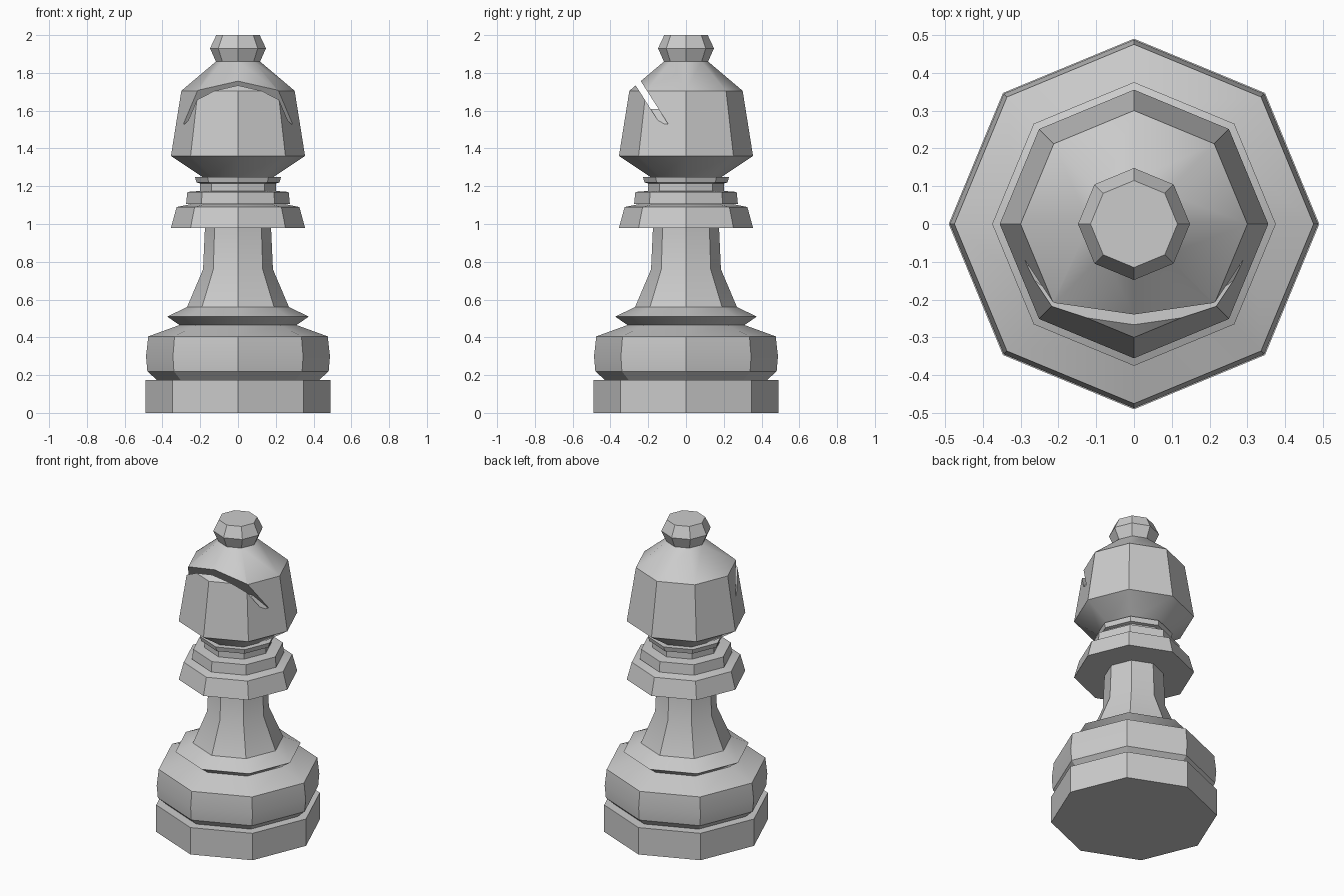
import bpy, bmesh, math

if "Cube" in bpy.data.objects:
    bpy.data.objects.remove(bpy.data.objects["Cube"])

SIDES = 8


def finish(name, bm):
    bmesh.ops.recalc_face_normals(bm, faces=bm.faces)
    mesh = bpy.data.meshes.new(name)
    bm.to_mesh(mesh)
    bm.free()
    obj = bpy.data.objects.new(name, mesh)
    bpy.context.collection.objects.link(obj)
    return obj


def bridge(bm, rings):
    for low, high in zip(rings, rings[1:]):
        n = len(low)
        for i in range(n):
            j = (i + 1) % n
            bm.faces.new((low[i], low[j], high[j], high[i]))


def lathe(name, profile, cap_bottom=False, cap_top=False):
    """Revolve (radius, z) points into an eight-sided part."""
    bm = bmesh.new()
    rings = []
    for r, z in profile:
        rings.append([bm.verts.new((r * math.cos(i * math.tau / SIDES),
                                    r * math.sin(i * math.tau / SIDES), z))
                      for i in range(SIDES)])
    bridge(bm, rings)
    if cap_bottom:
        bm.faces.new(rings[0][::-1])
    if cap_top:
        bm.faces.new(rings[-1])
    return finish(name, bm)


def select_only(obj):
    bpy.ops.object.select_all(action='DESELECT')
    obj.select_set(True)
    bpy.context.view_layer.objects.active = obj


# Stepped foot with a groove and a bulging drum
base = lathe("base", [(.49, 0), (.49, .175), (.43, .175), (.48, .22),
                      (.487, .30), (.475, .405), (.31, .465)], cap_bottom=True)

# Flared ring and tapering stem
stem = lathe("stem", [(.31, .465), (.375, .51), (.27, .56),
                      (.185, .76), (.175, .98)])

# Stacked collars under the head
collar = lathe("collar", [(.175, .98), (.355, .98), (.325, 1.09), (.25, 1.105),
                          (.275, 1.105), (.268, 1.17), (.20, 1.175),
                          (.20, 1.215), (.22, 1.22), (.228, 1.25), (.19, 1.25)])

# Head with the finial on top
head = lathe("head", [(.19, 1.25), (.355, 1.36), (.30, 1.705), (.117, 1.86),
                      (.148, 1.93), (.115, 2.0)], cap_bottom=True, cap_top=True)

# Slanted slot, deeper at its two ends
bm = bmesh.new()
rings = []
for x, floor in [(-.45, 1.53), (-.28, 1.53), (-.21, 1.61),
                 (.21, 1.61), (.28, 1.53), (.45, 1.53)]:
    t = (floor - 1.53) / .2
    section = [(-.137 - .127 * t, floor), (-.391, 1.93),
               (-.35, 1.93), (-.095 - .127 * t, floor)]
    rings.append([bm.verts.new((x, y, z)) for y, z in section])
bridge(bm, rings)
bm.faces.new(rings[0][::-1])
bm.faces.new(rings[-1])
cutter = finish("slot_cutter", bm)
cutter.hide_render = True

slot = head.modifiers.new("slot", 'BOOLEAN')
slot.operation = 'DIFFERENCE'
slot.solver = 'EXACT'
slot.object = cutter
select_only(head)
bpy.ops.object.modifier_apply(modifier=slot.name)
bpy.data.objects.remove(cutter, do_unlink=True)

# Soft shading on shallow slopes, crisp edges elsewhere
for part in (base, stem, collar, head):
    select_only(part)
    bpy.ops.object.shade_smooth_by_angle(angle=math.radians(30))
